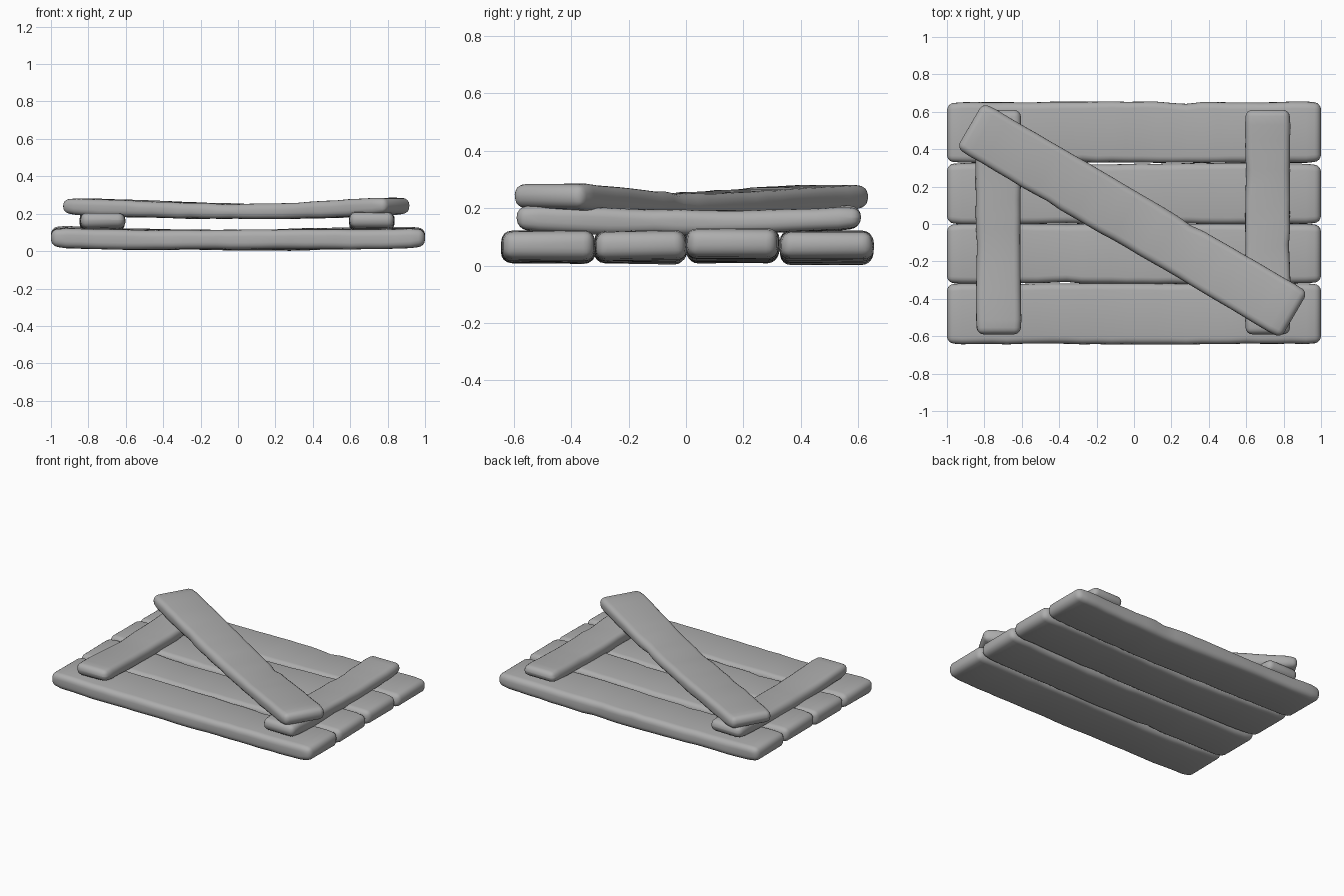
import bpy, bmesh, math, random
from mathutils import Matrix, Vector

if "Cube" in bpy.data.objects:
    bpy.data.objects.remove(bpy.data.objects["Cube"])

random.seed(4)

wood = bpy.data.materials.new("grey_wood")
wood.diffuse_color = (0.42, 0.42, 0.42, 1)
wood.use_nodes = True
wood.node_tree.nodes["Principled BSDF"].inputs["Base Color"].default_value = wood.diffuse_color


def plank(name, centre, length, width, thick, sag, angle=0.0, chips=()):
    """Worn board: centre is its middle; ends rise by sag; chips = (along, side, depth)."""
    bm = bmesh.new()
    n = max(12, round(length / 0.08))
    rings = []
    wob = [random.uniform(0, 6.28) for _ in range(4)]
    for i in range(n + 1):
        t = 2 * i / n - 1
        x = t * length / 2
        lift = sag * abs(t) ** 1.8
        ring = []
        for k, (sy, sz) in enumerate(((-1, -1), (1, -1), (1, 1), (-1, 1))):
            y = sy * (width / 2 + 0.003 * math.sin(5 * x + wob[k]) + random.uniform(-.002, .002))
            z = sz * thick / 2 + lift + 0.004 * math.sin(4 * x + wob[k]) + random.uniform(-.002, .002)
            # chipped edges, deeper on the top corner
            for cx, side, depth in chips:
                near = max(0, 1 - abs(x - cx) / 0.085)
                if side == sy:
                    y -= sy * depth * near * (1 if sz > 0 else 0.6)
                    z -= sz * depth * near * 0.4
            # ends taper a little
            if i in (0, n):
                y *= 0.96
                z = lift + (z - lift) * 0.85
            ring.append(bm.verts.new((x, y, z)))
        rings.append(ring)
    for a, b in zip(rings, rings[1:]):
        for k in range(4):
            j = (k + 1) % 4
            bm.faces.new((a[k], a[j], b[j], b[k]))
    bm.faces.new(rings[0])
    bm.faces.new(rings[-1])
    bmesh.ops.recalc_face_normals(bm, faces=bm.faces)
    mesh = bpy.data.meshes.new(name)
    bm.to_mesh(mesh)
    bm.free()
    mesh.shade_smooth()
    mesh.materials.append(wood)
    ob = bpy.data.objects.new(name, mesh)
    bpy.context.collection.objects.link(ob)
    ob.matrix_world = Matrix.Translation(Vector(centre)) @ Matrix.Rotation(angle, 4, 'Z')
    # soft rounded edges
    bev = ob.modifiers.new("rounded", 'BEVEL')
    bev.width = 0.036
    bev.segments = 4
    bev.limit_method = 'ANGLE'
    bev.angle_limit = math.radians(50)
    return ob


# Four long base boards, front to back
base = [
    (-0.480, 0.324, 0.059, ((-0.65, -1, -.006), (0.45, 1, .010))),
    (-0.159, 0.318, 0.059, ((-0.38, -1, .012), (0.1, 1, .008))),
    (0.162, 0.322, 0.064, ((-0.55, 1, .006), (0.3, -1, .008))),
    (0.490, 0.324, 0.058, ((0.25, 1, .014), (-0.3, -1, .006))),
]
for i, (y, w, z, chips) in enumerate(base):
    plank(f"base_board_{i + 1}", (0, y, z), 2.0, w, 0.105, 0.015, chips=chips)

# Two cross battens
plank("left_batten", (-0.725, 0.01, 0.151), 1.20, 0.24, 0.085, 0.016,
      math.pi / 2, ((-0.15, 1, .010), (0.3, -1, .008)))
plank("right_batten", (0.715, 0.01, 0.151), 1.20, 0.24, 0.085, 0.016,
      math.pi / 2, ((-0.15, -1, .012), (0.25, 1, .008)))

# Diagonal brace on top
plank("diagonal_brace", (-0.01, 0.02, 0.212), 2.01, 0.288, 0.086, 0.031,
      math.radians(-30.3), ((0.28, 1, .012), (0.0, -1, .008), (-0.45, -1, .008)))
